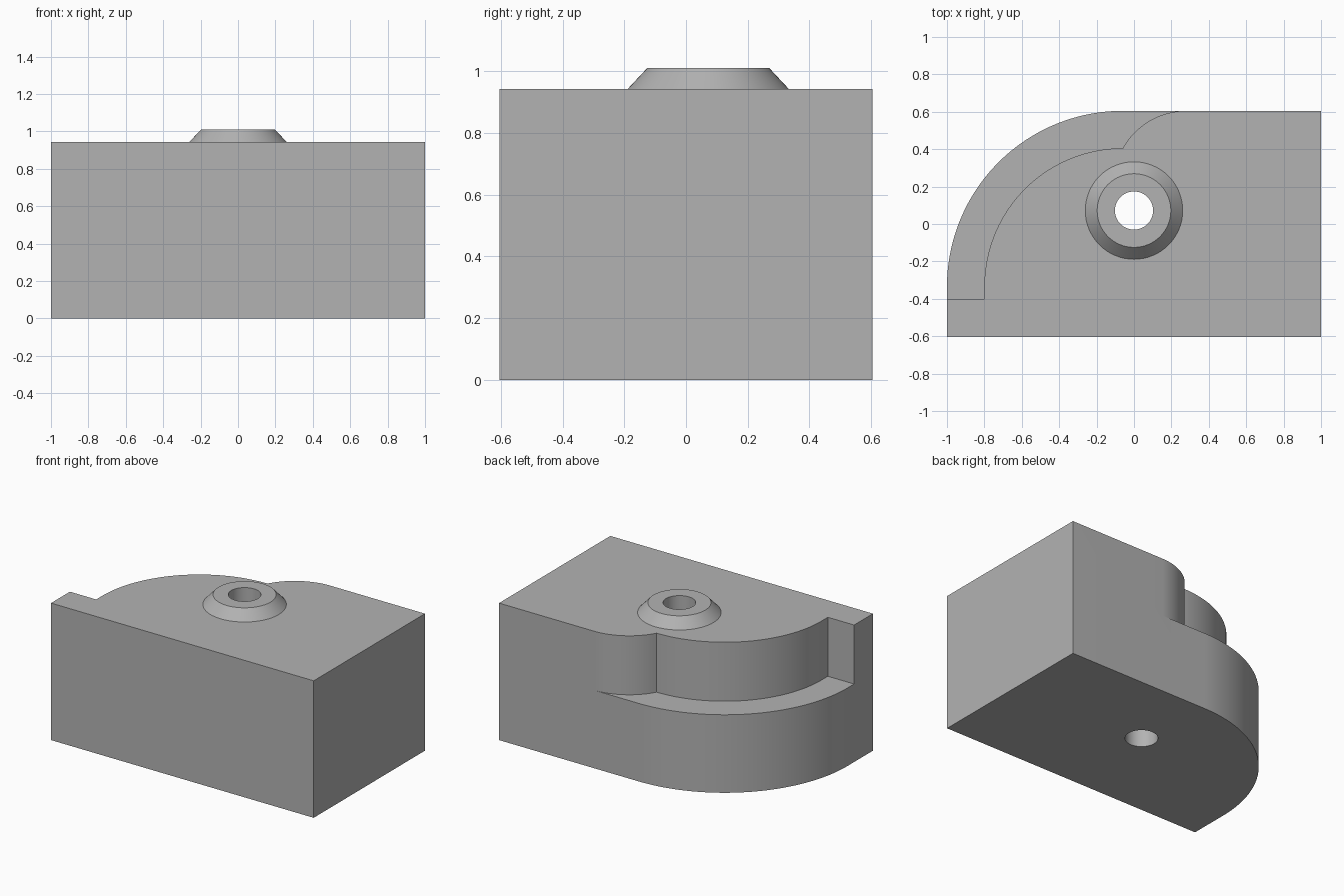
import bpy
import bmesh
from math import sin, cos, radians

cube = bpy.data.objects.get("Cube")
if cube:
    bpy.data.objects.remove(cube, do_unlink=True)

HALF_X, HALF_Y, TOP = 1.0, 0.605, 0.943
LEDGE_Z, LEDGE_W = 0.537, 0.2
RADIUS = 0.94
CX, CY = RADIUS - HALF_X, HALF_Y - RADIUS      # centre of the large rounded corner
HOLE = (0.0, 0.072)

grey = bpy.data.materials.new("plain grey")
grey.use_nodes = True
grey.diffuse_color = (0.45, 0.45, 0.45, 1)
grey.node_tree.nodes["Principled BSDF"].inputs["Base Color"].default_value = grey.diffuse_color


def arc(cx, cy, r, start, end, steps):
    angles = [radians(start + (end - start) * i / steps) for i in range(steps + 1)]
    return [(cx + r * cos(a), cy + r * sin(a)) for a in angles]


def finish(name, bm):
    bmesh.ops.recalc_face_normals(bm, faces=bm.faces)
    mesh = bpy.data.meshes.new(name)
    bm.to_mesh(mesh)
    bm.free()
    mesh.materials.append(grey)
    obj = bpy.data.objects.new(name, mesh)
    bpy.context.collection.objects.link(obj)
    return obj


def prism(name, outline, z0, z1):
    bm = bmesh.new()
    face = bm.faces.new([bm.verts.new((x, y, z0)) for x, y in outline])
    out = bmesh.ops.extrude_face_region(bm, geom=[face])
    verts = [v for v in out["geom"] if isinstance(v, bmesh.types.BMVert)]
    bmesh.ops.translate(bm, verts=verts, vec=(0, 0, z1 - z0))
    return finish(name, bm)


def cone(name, r0, r1, z0, z1):
    bm = bmesh.new()
    bmesh.ops.create_cone(bm, cap_ends=True, segments=64, radius1=r0, radius2=r1, depth=z1 - z0)
    bmesh.ops.translate(bm, verts=bm.verts, vec=(*HOLE, (z0 + z1) / 2))
    return finish(name, bm)


def combine(target, tool, operation):
    mod = target.modifiers.new(tool.name, "BOOLEAN")
    mod.operation, mod.object, mod.solver = operation, tool, "EXACT"
    bpy.context.view_layer.objects.active = target
    bpy.ops.object.modifier_apply(modifier=mod.name)
    bpy.data.objects.remove(tool, do_unlink=True)


# Block with one large rounded back corner
block = prism("block", [(-HALF_X, -HALF_Y), (HALF_X, -HALF_Y), (HALF_X, HALF_Y)]
              + arc(CX, CY, RADIUS, 90, 180, 48), 0, TOP)

# Ledge that follows the rounded corner and runs out in a smaller arc
ledge = prism("ledge_cutter", arc(CX, CY, RADIUS - LEDGE_W, 180, 90, 48)
              + arc(0.28, HALF_Y - 0.389, 0.389, 150.93, 90, 20)[1:]
              + [(0.28, 0.8), (-1.2, 0.8), (-1.2, -0.4), (LEDGE_W - HALF_X, -0.4)],
              LEDGE_Z, TOP + 0.2)
combine(block, ledge, "DIFFERENCE")

# Tapered boss, sunk a little into the block
combine(block, cone("boss", 0.298, 0.197, 0.903, 1.011), "UNION")

# Hole through the boss and the block
combine(block, cone("hole_cutter", 0.102, 0.102, -0.2, 1.2), "DIFFERENCE")

bpy.ops.object.select_all(action="DESELECT")
block.select_set(True)
bpy.context.view_layer.objects.active = block
bpy.ops.object.shade_smooth_by_angle(angle=radians(25))
